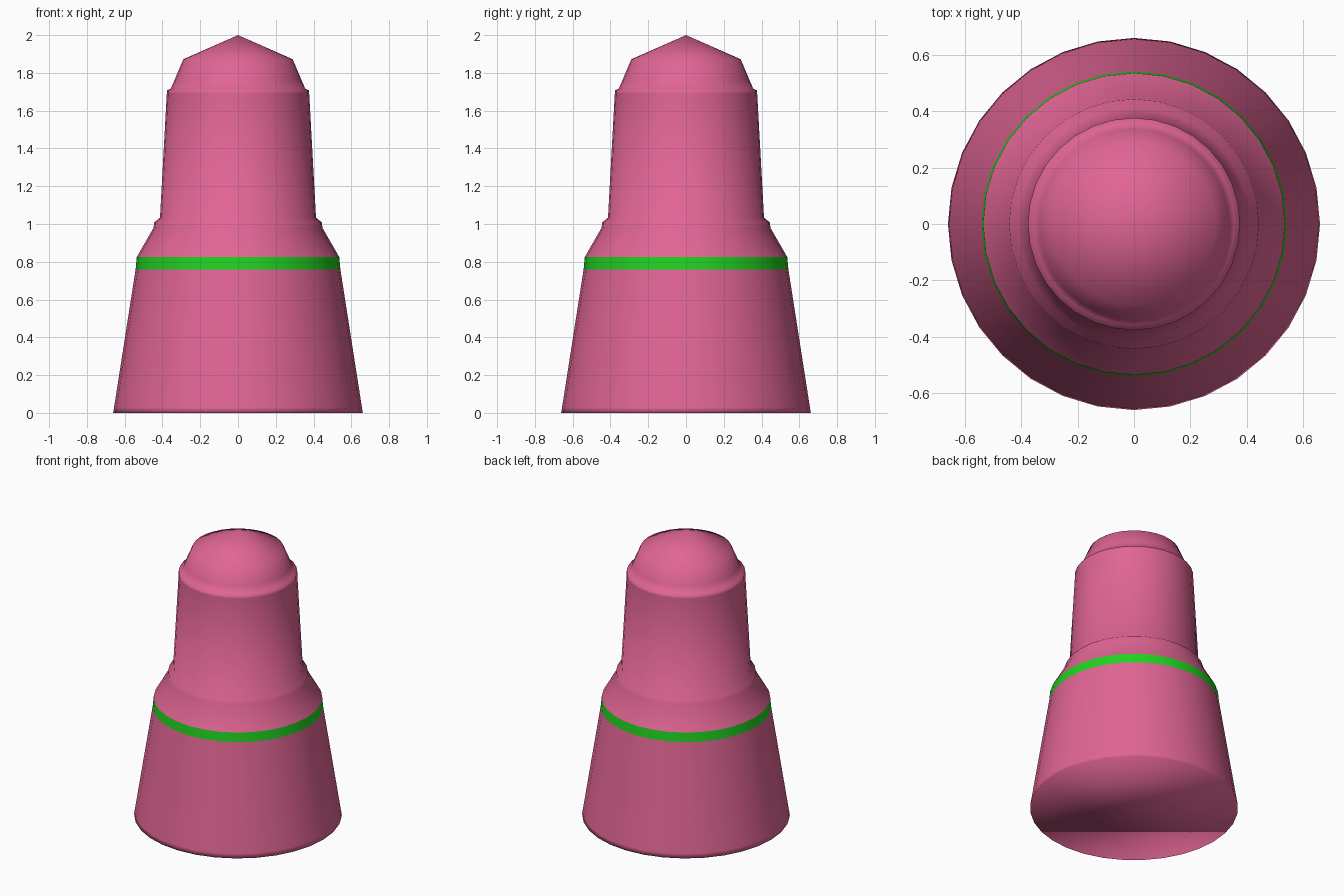
import bpy, bmesh
from math import sin, cos, pi

if "Cube" in bpy.data.objects:
    bpy.data.objects.remove(bpy.data.objects["Cube"])

SIDES = 32

def material(name, color):
    m = bpy.data.materials.new(name)
    m.diffuse_color = color
    m.use_nodes = True
    m.node_tree.nodes["Principled BSDF"].inputs["Base Color"].default_value = m.diffuse_color
    return m

def lathe(name, profile, mat, cap_bottom=False, apex=None):
    """Revolve (radius, z) points around z, with optional base cap and tip."""
    bm = bmesh.new()
    rings = [[bm.verts.new((r * cos(2 * pi * i / SIDES), r * sin(2 * pi * i / SIDES), z))
              for i in range(SIDES)] for r, z in profile]
    for low, high in zip(rings, rings[1:]):
        for i in range(SIDES):
            j = (i + 1) % SIDES
            bm.faces.new((low[i], low[j], high[j], high[i]))
    if cap_bottom:
        bm.faces.new(rings[0][::-1])
    if apex is not None:
        tip = bm.verts.new((0, 0, apex))
        for i in range(SIDES):
            bm.faces.new((rings[-1][i], rings[-1][(i + 1) % SIDES], tip))
    for f in bm.faces:
        f.smooth = True
    mesh = bpy.data.meshes.new(name)
    bm.to_mesh(mesh)
    bm.free()
    mesh.materials.append(mat)
    ob = bpy.data.objects.new(name, mesh)
    bpy.context.collection.objects.link(ob)
    return ob

pink = material("pink", (0.75, 0.13, 0.30, 1))
green = material("green", (0.015, 0.65, 0.015, 1))

# flared base skirt, closed underneath
lathe("base", [(0.661, 0), (0.656, 0.03), (0.542, 0.76)], pink, cap_bottom=True)
# green stripe
lathe("stripe", [(0.542, 0.76), (0.536, 0.825)], green)
# shoulder, neck and domed cap
lathe("neck_and_cap", [
    (0.536, 0.825), (0.447, 0.98), (0.444, 1.008), (0.413, 1.034),
    (0.377, 1.69), (0.377, 1.708), (0.357, 1.715), (0.337, 1.76),
    (0.29, 1.872)], pink, apex=2.0)
